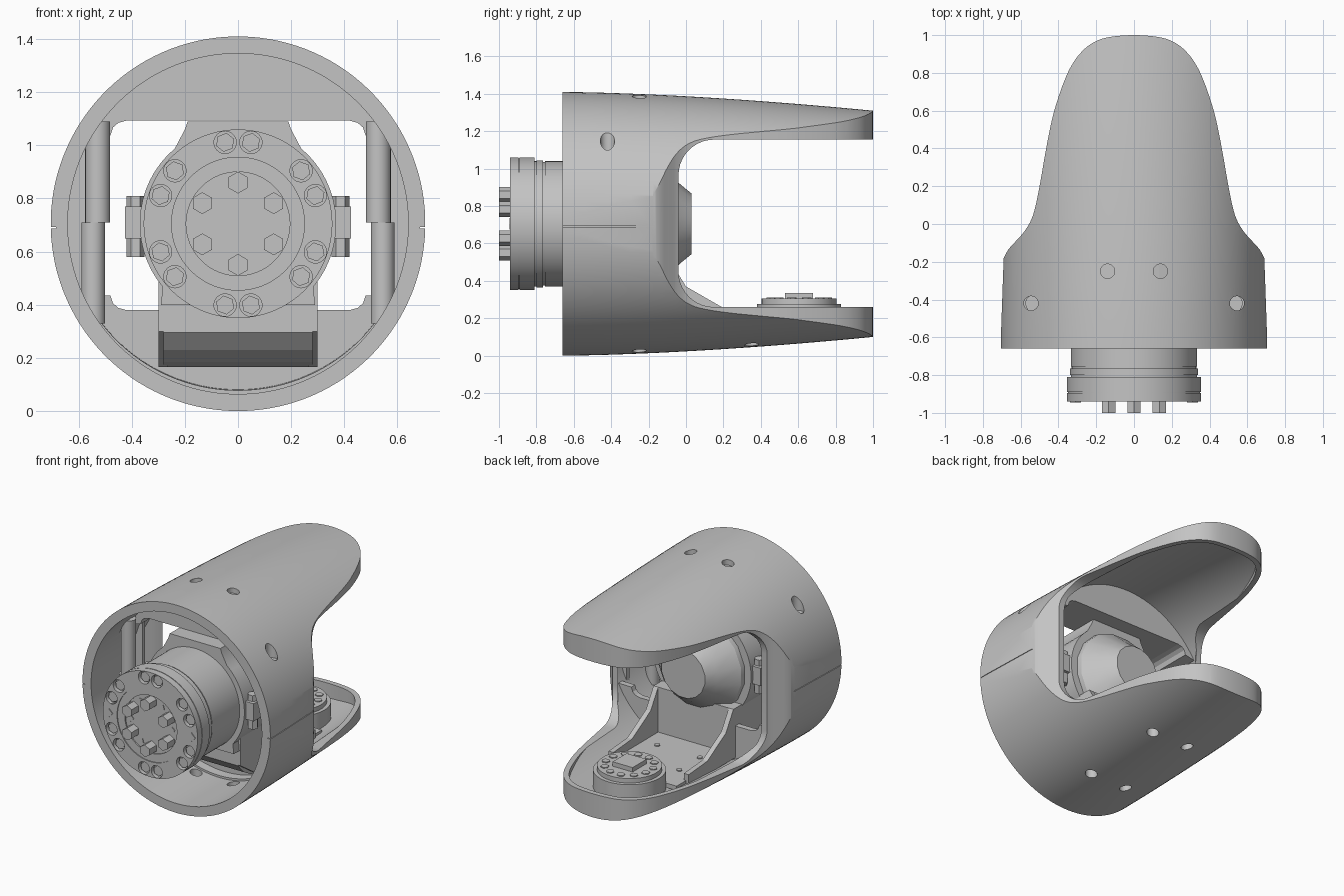
import bpy, bmesh, math
from mathutils import Vector

if "Cube" in bpy.data.objects:
    bpy.data.objects.remove(bpy.data.objects["Cube"])

CZ = 0.705  # height of the main axis
grey = bpy.data.materials.new("plain_grey")
grey.use_nodes = True
grey.diffuse_color = (0.55, 0.55, 0.55, 1)
grey.node_tree.nodes["Principled BSDF"].inputs["Base Color"].default_value = (0.55, 0.55, 0.55, 1)


def finish(name, bm):
    bmesh.ops.recalc_face_normals(bm, faces=bm.faces)
    me = bpy.data.meshes.new(name)
    bm.to_mesh(me)
    bm.free()
    me.materials.append(grey)
    ob = bpy.data.objects.new(name, me)
    bpy.context.collection.objects.link(ob)
    return ob


def smooth(ob):
    bpy.ops.object.select_all(action='DESELECT')
    ob.select_set(True)
    bpy.context.view_layer.objects.active = ob
    bpy.ops.object.shade_smooth_by_angle(angle=math.radians(30))
    return ob


def loft(name, rings):
    """Skin closed rings of points and cap both ends."""
    bm = bmesh.new()
    vs = [[bm.verts.new(p) for p in ring] for ring in rings]
    n = len(vs[0])
    for a, b in zip(vs, vs[1:]):
        for i in range(n):
            j = (i + 1) % n
            bm.faces.new((a[i], a[j], b[j], b[i]))
    bm.faces.new(vs[0])
    bm.faces.new(vs[-1])
    return finish(name, bm)


def ellipse(y, a, b, n):
    ts = [2 * math.pi * (i + 0.5) / n for i in range(n)]
    return [(a * math.cos(t), y, CZ + b * math.sin(t)) for t in ts]


def lathe(name, profile, n=64):
    return loft(name, [ellipse(y, r, r, n) for y, r in profile])


def prism(name, pts, axis, lo, hi):
    """Extrude a 2D outline along x, y or z."""
    place = {'x': lambda p, d: (d, p[0], p[1]),
             'y': lambda p, d: (p[0], d, p[1]),
             'z': lambda p, d: (p[0], p[1], d)}[axis]
    return loft(name, [[place(p, d) for p in pts] for d in (lo, hi)])


def box(name, x, y, z):
    return prism(name, [(x[0], y[0]), (x[1], y[0]), (x[1], y[1]), (x[0], y[1])], 'z', *z)


def rod(name, x, y, r, lo, hi, axis='z', n=32, turn=0.0):
    """Straight rod; x and y are its two coordinates across the axis."""
    ts = [2 * math.pi * i / n + turn for i in range(n)]
    return smooth(prism(name, [(x + r * math.cos(t), y + r * math.sin(t)) for t in ts], axis, lo, hi))


def cut(ob, tool, op='DIFFERENCE'):
    mod = ob.modifiers.new("cut", 'BOOLEAN')
    mod.operation, mod.solver, mod.object = op, 'EXACT', tool
    bpy.context.view_layer.objects.active = ob
    bpy.ops.object.modifier_apply(modifier=mod.name)
    bpy.data.objects.remove(tool)


# ---- outer shell: tapered body trimmed by a tongue outline, then hollowed
def height_radius(y):
    return CZ - 0.1 * (max(0, y + 0.66) / 1.66) ** 1.6


def taper(name, y0, y1, wall):
    ys = [y0 + (y1 - y0) * i / 14 for i in range(15)]
    return loft(name, [ellipse(y, 0.705 - wall, height_radius(y) - wall, 128) for y in ys])


key = [(.69, -.18), (.665, -.135), (.625, -.09), (.585, -.045), (.55, .01), (.525, .08), (.5, .2),
       (.465, .4), (.435, .55), (.407, .65), (.372, .75), (.336, .83), (.288, .9), (.225, .955),
       (.14, .988), (0, 1)]


def tongue(inset):
    """Smooth the half outline, inset it and mirror it."""
    k = [Vector(p) for p in key]
    k = [2 * k[0] - k[1]] + k + [Vector((-k[-2].x, k[-2].y))]
    half = [Vector((.71, -.75))]
    for a, b, c, d in zip(k, k[1:], k[2:], k[3:]):
        for t in (0, .25, .5, .75):
            half.append(0.5 * (2 * b + (c - a) * t + (2 * a - 5 * b + 4 * c - d) * t * t
                               + (3 * b - a - 3 * c + d) * t ** 3))
    out = []
    for i, p in enumerate(half):
        q = half[min(i + 1, len(half) - 1)] - half[max(i - 1, 0)]
        out.append(p - Vector((q.y, -q.x)).normalized() * inset)
    out = [p for p in out if p.x > 0.01] + [Vector((0, 1 - inset))]
    return [tuple(p) for p in out] + [(-p.x, p.y) for p in reversed(out[:-1])]


shell = taper("shell", -.66, 1.03, 0)
cut(shell, prism("outline", tongue(0), 'z', -.2, 1.7), 'INTERSECT')
cavity = taper("cavity", -.72, 1.02, .065)
cut(cavity, prism("inner_outline", tongue(.035), 'z', -.2, 1.7), 'INTERSECT')
cut(shell, cavity)
cut(shell, lathe("bore", [(-.75, .641), (-.2, .641)], 128))

# side slot with rounded inner corners
arc = [math.radians(a) for a in range(0, 91, 9)]
slot = [(.15 - .19 * math.cos(a), .965 + .19 * math.sin(a)) for a in arc] + [(1.3, 1.155), (1.3, .26)]
slot += [(.15 - .19 * math.cos(a), .45 - .19 * math.sin(a)) for a in reversed(arc)]
cut(shell, prism("slot", slot, 'x', -1, 1))

for s in (-1, 1):
    # shallow seam between the shell halves
    cut(shell, box("seam", sorted((s * .685, s)), (-1, 1), (.688, .692)))
    # screw holes
    for x, y, up in ((.14, -.25, 1), (.545, -.42, 1), (.14, -.25, -1), (.14, .35, -1)):
        z = height_radius(y) * math.sqrt(1 - (x / .705) ** 2)
        cut(shell, rod("hole", s * x, y, .038, *sorted((CZ + up * (z - .2), CZ + up * (z + .2)))))
smooth(shell)

# ---- inner frame: walls above and below the motor, screw columns and side walls
for name, up, edge, start, front, back in (("upper_block", 1, 1.093, 28, -.36, -.07),
                                           ("lower_wall", -1, .38, 24, -.14, -.1)):
    rim = [math.radians(start + (180 - 2 * start) * i / 32) for i in range(33)]
    pts = [(.66 * math.cos(a), CZ + up * .66 * math.sin(a)) for a in rim]
    lip = [(.48, .055), (.47, .025), (.45, .008), (.42, 0)]
    pts += [(-x, edge - up * d) for x, d in lip] + [(x, edge - up * d) for x, d in reversed(lip)]
    prism(name, pts, 'y', front, back)
for s in (-1, 1):
    rod("upper_column", s * .528, -.42, .047, .71, 1.09)
    rod("lower_column", s * .545, -.42, .045, .33, .71)
    rim = [math.radians(a) for a in range(-30, 31, 5)]
    prism("side_wall", [(s * .66 * math.cos(a), CZ + .66 * math.sin(a)) for a in rim], 'y', -.21, -.18)

# ---- motor with flange
motor = lathe("motor", [(-.925, .195), (-.934, .195), (-.934, .25), (-.94, .25), (-.94, .355), (-.895, .355),
                        (-.895, .35), (-.89, .35), (-.89, .355), (-.81, .355), (-.81, .335), (-.8, .335),
                        (-.8, .34), (-.765, .34), (-.765, .33), (-.755, .33), (-.755, .335),
                        (-.17, .335), (-.17, .3)], 96)
smooth(lathe("motor_rear_cap", [(-.2, .33), (-.14, .32), (-.03, .215), (.03, .165)], 16))
for s in (-1, 1):
    for deg in (-81, -40, -20, 20, 40, 81):
        a = math.radians(deg)
        x, z = s * .31 * math.cos(a), CZ + .31 * math.sin(a)
        cut(motor, rod("pocket", x, z, .042, -1, -.905, 'y', 24))
        rod("flange_bolt", x, z, .036, -.925, -.9, 'y', 6, a)
    rod("flange_pin", s * .31, CZ, .03, -.945, -.9, 'y', 4)
smooth(motor)
for i in range(6):
    a = math.radians(90 + 60 * i)
    x, z = .155 * math.cos(a), CZ + .155 * math.sin(a)
    rod("hub_bolt", x, z, .041, -1, -.91, 'y', 6, a)
    a += math.radians(30)
    rod("hub_dowel", .155 * math.cos(a), CZ + .155 * math.sin(a), .022, -.93, -.91, 'y', 4, a)

# ---- clamp around the motor, with bolted ears
ring = [math.radians(a) for a in range(-40, 51, 6)]
right = [(.29, .4)] + [(.37 * math.cos(a), CZ + .37 * math.sin(a)) for a in ring] + [(.2, 1.06), (.19, 1.09)]
smooth(prism("motor_clamp", right + [(-x, z) for x, z in reversed(right)], 'y', -.46, -.17))
for s in (-1, 1):
    box("clamp_ear", sorted((s * .33, s * .425)), (-.44, -.19), (.65, .77))
    for y in (-.39, -.24):
        rod("clamp_bolt", s * .385, y, .034, .58, .81, 'z', 6)
    # gusset beside the bracket floor
    prism("bracket_gusset", [(-.3, .5), (-.08, .5), (0, .37), (.2, .255), (.4, .24), (.4, .165), (-.2, .165),
                             (-.4, .3), (-.4, .5)], 'x', *sorted((s * .265, s * .3)))

# ---- bracket leg and floor plate
prism("bracket", [(-.4, .5), (-.4, .295), (-.34, .23), (-.26, .185), (-.18, .165), (.5, .165), (.5, .195),
                  (-.08, .195), (-.08, .5)], 'x', -.28, .28)
for s in (-1, 1):
    for y in (.08, .3):
        rod("floor_screw", s * .16, y, .018, .19, .202, 'z', 16)

# ---- pivot hub on the lower tongue
HY = .605
rod("pivot_base", 0, HY, .225, .12, .275, 'z', 64)
rod("pivot_disc", 0, HY, .2, .27, .305, 'z', 64)
for i in range(12):
    a = math.radians(30 * i + 15)
    rod("pivot_bolt", .155 * math.cos(a), HY + .155 * math.sin(a), .026, .3, .311, 'z', 6, a)
box("pivot_block", (-.075, .075), (HY - .075, HY + .075), (.3, .335))
